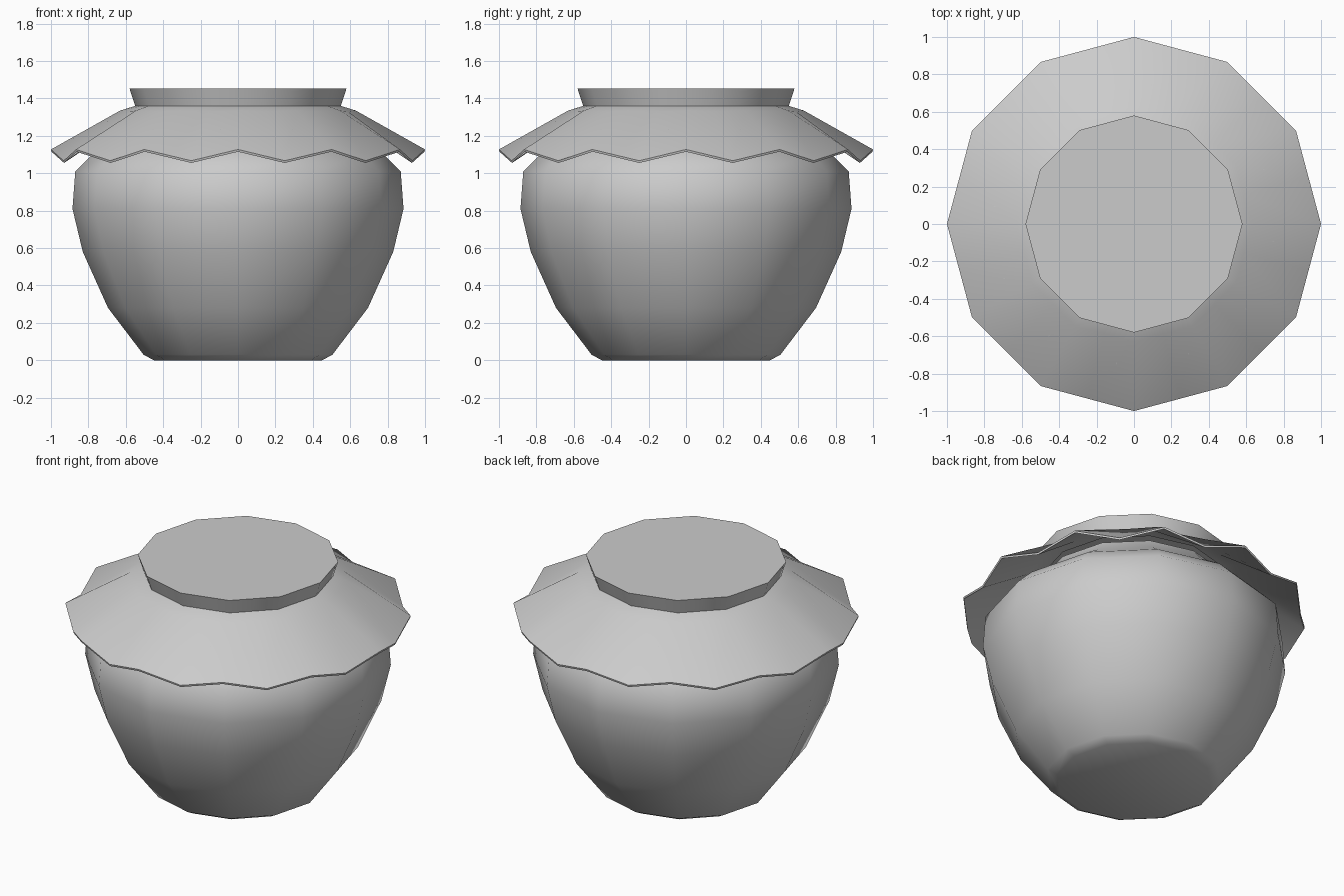
import bpy, bmesh, math

if "Cube" in bpy.data.objects:
    bpy.data.objects.remove(bpy.data.objects["Cube"])

SIDES = 12


def lathe(name, rings, sub=1, cap_first=False, cap_last=False):
    """Ring entries are (radius, z, drop); drop lowers the mid-edge columns."""
    bm = bmesh.new()
    n = SIDES * sub
    loops = []
    for r, z, drop in rings:
        loop = []
        for i in range(n):
            a = 2 * math.pi * i / n
            mid = sub == 2 and i % 2 == 1
            rr = r * math.cos(math.pi / SIDES) if mid else r
            loop.append(bm.verts.new((rr * math.cos(a), rr * math.sin(a),
                                      z - (drop if mid else 0))))
        loops.append(loop)
    for lo, hi in zip(loops, loops[1:]):
        for i in range(n):
            j = (i + 1) % n
            bm.faces.new((lo[i], lo[j], hi[j], hi[i]))
    if cap_first:
        bm.faces.new(loops[0][::-1])
    if cap_last:
        bm.faces.new(loops[-1])
    bmesh.ops.recalc_face_normals(bm, faces=bm.faces)
    me = bpy.data.meshes.new(name)
    bm.to_mesh(me)
    bm.free()
    ob = bpy.data.objects.new(name, me)
    bpy.context.collection.objects.link(ob)
    bpy.ops.object.select_all(action='DESELECT')
    ob.select_set(True)
    bpy.context.view_layer.objects.active = ob
    bpy.ops.object.shade_smooth_by_angle(angle=math.radians(50))
    return ob


# Jar body: tapered foot, wide shoulder, neck hidden beneath the cloth
jar = [(0.45, 0.0), (0.505, 0.03), (0.695, 0.28), (0.83, 0.58), (0.885, 0.81),
       (0.87, 1.01), (0.77, 1.11), (0.6, 1.22), (0.535, 1.3)]
lathe("jar_body", [(r, z, 0) for r, z in jar], cap_first=True)

# Cloth cover: underside, zigzag hem, skirt, tied neck and flat top
cloth = [(0.535, 1.33, 0), (0.62, 1.318, 0.005), (0.997, 1.115, 0.06),
         (1.0, 1.127, 0.06), (0.63, 1.335, 0.005), (0.55, 1.36, 0),
         (0.58, 1.453, 0)]
lathe("cloth_cover", cloth, sub=2, cap_last=True)
